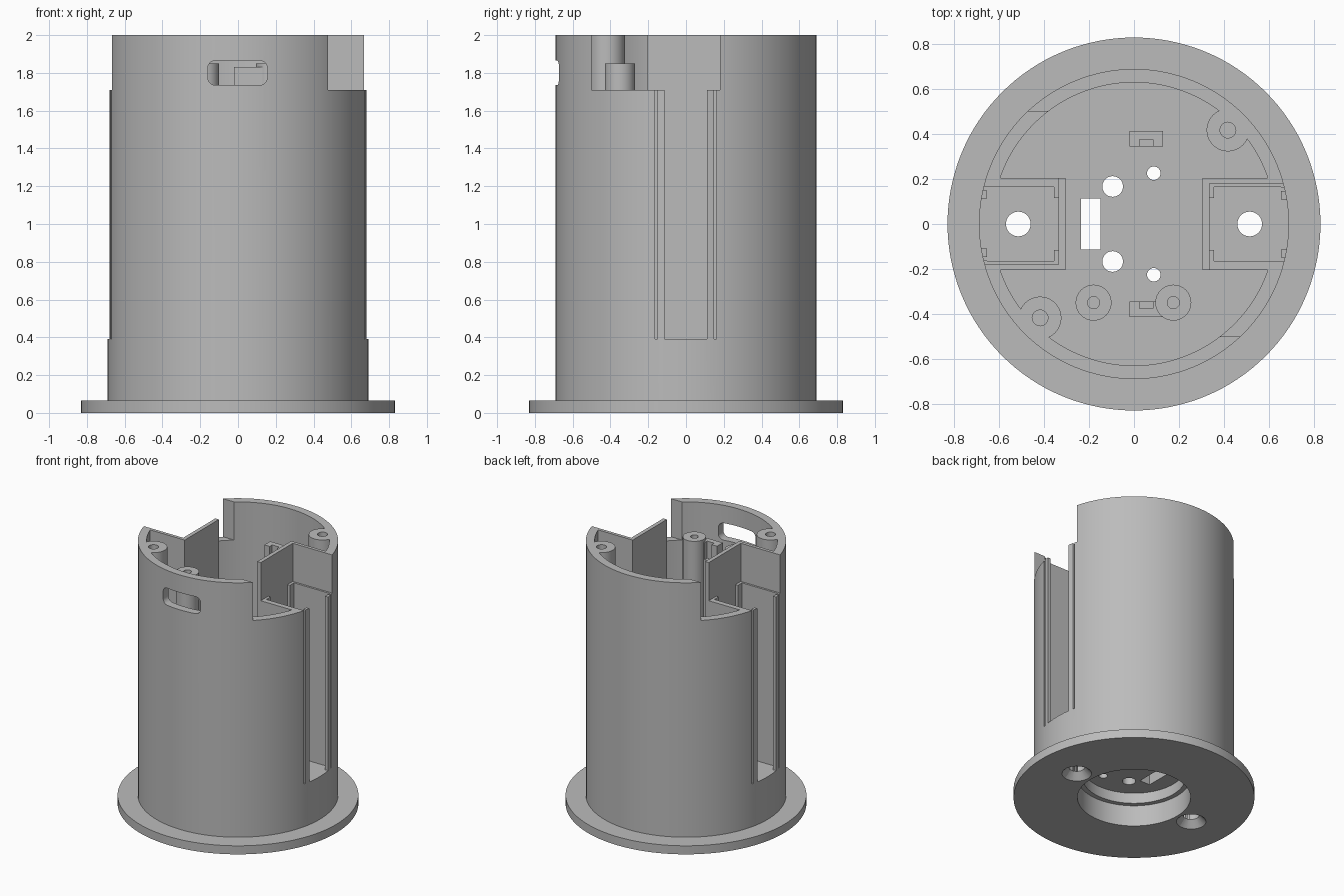
import bpy
import math

old = bpy.data.objects.get("Cube")
if old:
    bpy.data.objects.remove(old, do_unlink=True)

grey = bpy.data.materials.new("plain grey")
grey.use_nodes = True
GREY = (0.5, 0.5, 0.5, 1)
grey.diffuse_color = GREY
grey.node_tree.nodes["Principled BSDF"].inputs["Base Color"].default_value = GREY


def finish(ob, name):
    ob.name = name
    ob.data.materials.clear()
    ob.data.materials.append(grey)
    return ob


def cyl(name, x, y, r, z0, z1, sides=32, top=None):
    bpy.ops.mesh.primitive_cone_add(vertices=sides, radius1=r, radius2=r if top is None else top,
                                    depth=z1 - z0, location=(x, y, (z0 + z1) / 2))
    return finish(bpy.context.object, name)


def box(name, xs, ys, zs, side=1):
    # side -1 turns the box half a turn about the z axis
    loc = [side * sum(xs) / 2, side * sum(ys) / 2, sum(zs) / 2]
    bpy.ops.mesh.primitive_cube_add(size=1, location=loc)
    ob = bpy.context.object
    ob.scale = [abs(s[1] - s[0]) for s in (xs, ys, zs)]
    bpy.ops.object.transform_apply(location=False, rotation=False, scale=True)
    return finish(ob, name)


def combine(ob, tools, operation="DIFFERENCE"):
    for tool in tools:
        bpy.context.view_layer.objects.active = ob
        mod = ob.modifiers.new("cut", "BOOLEAN")
        mod.operation = operation
        mod.solver = "EXACT"
        mod.object = tool
        bpy.ops.object.modifier_apply(modifier=mod.name)
        bpy.data.objects.remove(tool, do_unlink=True)


def smooth(ob):
    bpy.ops.object.select_all(action="DESELECT")
    ob.select_set(True)
    bpy.context.view_layer.objects.active = ob
    bpy.ops.object.shade_smooth_by_angle(angle=math.radians(30))


R, FLOOR, NOTCH, TOP = 0.69, 0.39, 1.71, 2.0
SIDES = (1, -1)

# Outer shell with base flange
body = cyl("housing_body", 0, 0, R, 0, TOP, 128)
combine(body, [cyl("flange", 0, 0, 0.83, 0, 0.065, 128)], "UNION")

# Interior hollow, leaving the side boxes and tall screw pillars standing
hollow = cyl("hollow", 0, 0, 0.63, FLOOR, TOP + 0.1, 128)
for s in SIDES:
    combine(hollow, [box("keep_box", (0.305, 0.8), (-0.205, 0.205), (0.3, 2.2), s),
                     cyl("keep_pillar", 0.418 * s, 0.418 * s, 0.095, 0.3, 2.2)])
combine(body, [hollow])

# Side boxes: cavity, upper notch, wide opening and two narrow slits
for s in SIDES:
    combine(body, [
        box("notch", (0.335, 0.9), (-0.5, 0.18), (NOTCH, 2.2), s),
        box("cavity", (0.335, 0.655), (-0.165, 0.165), (FLOOR, NOTCH + 0.05), s),
        box("opening", (0.6, 0.9), (-0.114, 0.11), (FLOOR, NOTCH + 0.05), s),
        box("slit", (0.6, 0.9), (-0.165, -0.15), (FLOOR, NOTCH + 0.05), s),
        box("slit", (0.6, 0.9), (0.147, 0.162), (FLOOR, NOTCH + 0.05), s),
        cyl("pillar_hole", 0.418 * s, 0.418 * s, 0.035, 1.5, 2.2),
        cyl("mount_hole", 0.515 * s, 0, 0.055, -0.1, 0.6),
        cyl("countersink", 0.515 * s, 0, 0.107, -0.005, 0.055, 32, 0.05),
    ])

# Stepped recess underneath and floor openings
combine(body, [cyl("recess", 0, 0, 0.39, -0.1, 0.16, 96),
               cyl("inner_recess", 0, 0, 0.355, 0.1, 0.24, 96),
               box("cable_slot", (-0.235, -0.15), (-0.113, 0.113), (0.1, 0.6))])
for s in SIDES:
    combine(body, [cyl("floor_hole", -0.095, 0.167 * s, 0.046, 0.1, 0.6),
                   cyl("small_hole", 0.088, 0.226 * s, 0.03, 0.1, 0.6)])

# Rounded window in the front wall
window = box("window", (-0.16, 0.155), (-0.8, -0.55), (1.735, 1.865))
bevel = window.modifiers.new("round", "BEVEL")
bevel.width = 0.04
bevel.segments = 6
bevel.limit_method = "WEIGHT"
weights = window.data.attributes.new("bevel_weight_edge", "FLOAT", "EDGE")
for e in window.data.edges:
    a, b = (window.data.vertices[i].co for i in e.vertices)
    weights.data[e.index].value = 1.0 if abs(a.y - b.y) > 0.1 else 0.0
bpy.context.view_layer.objects.active = window
bpy.ops.object.modifier_apply(modifier=bevel.name)
combine(body, [window])
smooth(body)

# Guide ribs in the inner corners of the side boxes
for s, side in ((1, "left"), (-1, "right")):
    for t, end in ((1, "a"), (-1, "b")):
        box(f"{side}_guide_rib_{end}", (0.33, 0.355), (0.115 * t, 0.17 * t), (FLOOR - 0.01, NOTCH), s)

# Short screw posts behind the window
for x, side in ((0.175, "left"), (-0.18, "right")):
    post = cyl(f"{side}_screw_post", x, -0.35, 0.08, FLOOR - 0.01, 1.85)
    combine(post, [cyl("post_hole", x, -0.35, 0.027, 1.45, 2)])
    smooth(post)

# Notched support posts
for t, end in ((1, "back"), (-1, "front")):
    post = box(f"{end}_support_post", (-0.02, 0.13), (0.345 * t, 0.415 * t), (FLOOR - 0.01, 1.83))
    combine(post, [box("post_notch", (0.025, 0.085), (0.3 * t, 0.375 * t), (1.7, 1.9))])
